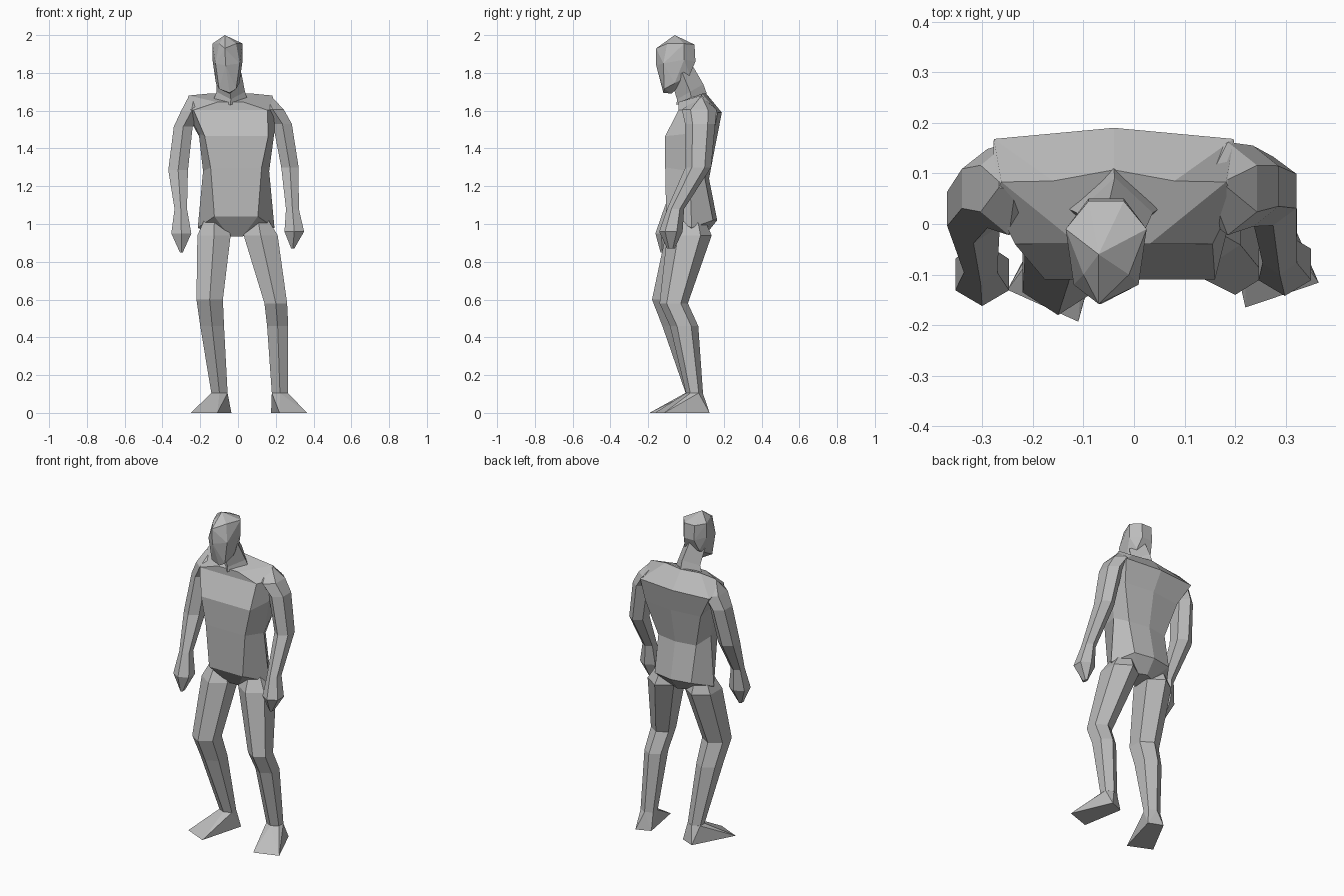
import bpy
import bmesh
from math import sin, cos, pi
from mathutils import Vector

default_cube = bpy.data.objects.get("Cube")
if default_cube:
    bpy.data.objects.remove(default_cube, do_unlink=True)

# One plain grey for the whole figure
grey = bpy.data.materials.new("plain grey")
grey.use_nodes = True
colour = (0.5, 0.5, 0.5, 1)
grey.diffuse_color = colour
grey.node_tree.nodes["Principled BSDF"].inputs["Base Color"].default_value = colour


def finish(name, bm):
    """Turn a bmesh into a flat shaded object."""
    bmesh.ops.recalc_face_normals(bm, faces=bm.faces)
    mesh = bpy.data.meshes.new(name)
    bm.to_mesh(mesh)
    bm.free()
    mesh.materials.append(grey)
    part = bpy.data.objects.new(name, mesh)
    bpy.context.collection.objects.link(part)


def loft(name, rings):
    """Skin a stack of rings that share one point count, with closed ends."""
    bm = bmesh.new()
    loops = [[bm.verts.new(point) for point in ring] for ring in rings]
    for lower, upper in zip(loops, loops[1:]):
        for index in range(len(lower)):
            following = (index + 1) % len(lower)
            bm.faces.new((lower[index], lower[following], upper[following], upper[index]))
    bm.faces.new(loops[0])
    bm.faces.new(loops[-1])
    finish(name, bm)


def hull(name, points):
    """Wrap a faceted convex skin around a few points."""
    bm = bmesh.new()
    for point in points:
        bm.verts.new(point)
    result = bmesh.ops.convex_hull(bm, input=bm.verts)
    loose = [item for item in result["geom_interior"] if isinstance(item, bmesh.types.BMVert)]
    bmesh.ops.delete(bm, geom=loose, context="VERTS")
    finish(name, bm)


def section(centre, half_width, half_depth, sides=6, tilt=0):
    """Polygon with a corner facing forward; tilt raises its back edge."""
    corners = [(sin(2 * pi * step / sides), -cos(2 * pi * step / sides)) for step in range(sides)]
    widest = max(across for across, along in corners)
    return [Vector(centre) + Vector((across / widest * half_width, along * half_depth, along * tilt))
            for across, along in corners]


def trunk(middle, front, side, back):
    """Torso level: front, side and back are (half width, y, z)."""
    def pair(spec, sign):
        half_width, y, z = spec
        return (middle + sign * half_width, y, z)
    spine = (middle, back[1] + 0.022, back[2])
    return [pair(front, -1), pair(front, 1), pair(side, 1),
            pair(back, 1), spine, pair(back, -1), pair(side, -1)]


# Torso from crotch to shoulder ridge
loft("torso", [
    trunk(-0.01, front=(0.035, -0.03, 0.935), side=(0.12, 0.03, 0.94), back=(0.05, 0.08, 0.94)),
    trunk(-0.01, front=(0.115, -0.105, 1.04), side=(0.203, 0.03, 0.98), back=(0.125, 0.143, 1.02)),
    trunk(-0.01, front=(0.135, -0.11, 1.3), side=(0.175, 0.02, 1.28), back=(0.13, 0.1, 1.24)),
    trunk(-0.008, front=(0.168, -0.11, 1.465), side=(0.2, 0.03, 1.48), back=(0.19, 0.14, 1.45)),
    trunk(-0.04, front=(0.195, -0.04, 1.603), side=(0.24, 0.05, 1.61), back=(0.237, 0.168, 1.59)),
    trunk(-0.04, front=(0.07, -0.04, 1.645), side=(0.222, 0.083, 1.68), back=(0.12, 0.085, 1.69)),
])

# Neck leaning forward
loft("neck", [
    section((-0.04, 0.03, 1.66), half_width=0.09, half_depth=0.08, sides=4, tilt=0.03),
    section((-0.038, 0.022, 1.7), half_width=0.075, half_depth=0.07, sides=4, tilt=0.04),
    section((-0.05, -0.02, 1.8), half_width=0.068, half_depth=0.06, sides=4, tilt=0.03),
])

# Faceted head, mirrored about its own middle
head_middle = -0.055
head_side = [
    (0.045, -0.1, 1.955), (0.08, -0.01, 1.955), (0.035, 0.045, 1.95),
    (0.035, 0.05, 1.86), (0.08, -0.01, 1.87), (0.064, -0.12, 1.85),
    (0.062, -0.06, 1.745), (0.05, 0.02, 1.79), (0.045, -0.115, 1.715),
]
head_points = [(head_middle + sign * across, y, z) for across, y, z in head_side for sign in (-1, 1)]
ridge = [(-0.07, -0.06, 2), (-0.07, -0.158, 1.93), (-0.065, -0.158, 1.84),
         (-0.045, -0.12, 1.695), (-0.045, -0.075, 1.69)]
hull("head", head_points + ridge)

# Arms growing out of the shoulders, with tapering hands
loft("right_arm", [
    section((-0.235, 0.078, 1.665), half_width=0.032, half_depth=0.012),
    section((-0.247, 0.07, 1.595), half_width=0.056, half_depth=0.092),
    section((-0.29, 0.07, 1.515), half_width=0.05, half_depth=0.078),
    section((-0.317, 0.03, 1.285), half_width=0.052, half_depth=0.068),
    section((-0.303, -0.075, 1.08), half_width=0.033, half_depth=0.042),
    section((-0.3, -0.1, 0.95), half_width=0.053, half_depth=0.062),
    section((-0.3, -0.115, 0.85), half_width=0.008, half_depth=0.02),
])
loft("left_arm", [
    section((0.15, 0.08, 1.67), half_width=0.032, half_depth=0.012),
    section((0.185, 0.07, 1.605), half_width=0.058, half_depth=0.092),
    section((0.235, 0.075, 1.53), half_width=0.05, half_depth=0.08),
    section((0.275, 0.065, 1.3), half_width=0.046, half_depth=0.068),
    section((0.288, -0.055, 1.08), half_width=0.034, half_depth=0.045),
    section((0.298, -0.08, 0.96), half_width=0.052, half_depth=0.062),
    section((0.29, -0.08, 0.87), half_width=0.008, half_depth=0.02),
])

# Legs, slightly bent at the knee
loft("right_leg", [
    section((-0.125, 0.02, 1.03), half_width=0.05, half_depth=0.07),
    section((-0.127, 0.01, 0.94), half_width=0.088, half_depth=0.118),
    section((-0.15, -0.09, 0.6), half_width=0.07, half_depth=0.09),
    section((-0.137, -0.04, 0.46), half_width=0.063, half_depth=0.085),
    section((-0.098, 0.04, 0.105), half_width=0.043, half_depth=0.042),
])
loft("left_leg", [
    section((0.105, 0.025, 1.03), half_width=0.05, half_depth=0.07),
    section((0.12, 0.018, 0.94), half_width=0.09, half_depth=0.118),
    section((0.2, -0.065, 0.58), half_width=0.06, half_depth=0.075),
    section((0.21, -0.01, 0.46), half_width=0.056, half_depth=0.075),
    section((0.222, 0.045, 0.105), half_width=0.043, half_depth=0.045),
])


# Wedge feet turned outward
def foot(name, ankle, toes, heel):
    sole = [(x, y, 0) for x, y in toes + heel]
    hull(name, sole + section(ankle, half_width=0.043, half_depth=0.044))


foot("right_foot", ankle=(-0.098, 0.04, 0.105),
     toes=[(-0.25, -0.13), (-0.11, -0.193)], heel=[(-0.12, 0.115), (-0.035, 0.08)])
foot("left_foot", ankle=(0.222, 0.045, 0.105),
     toes=[(0.365, -0.116), (0.22, -0.165)], heel=[(0.175, 0.09), (0.26, 0.125)])
